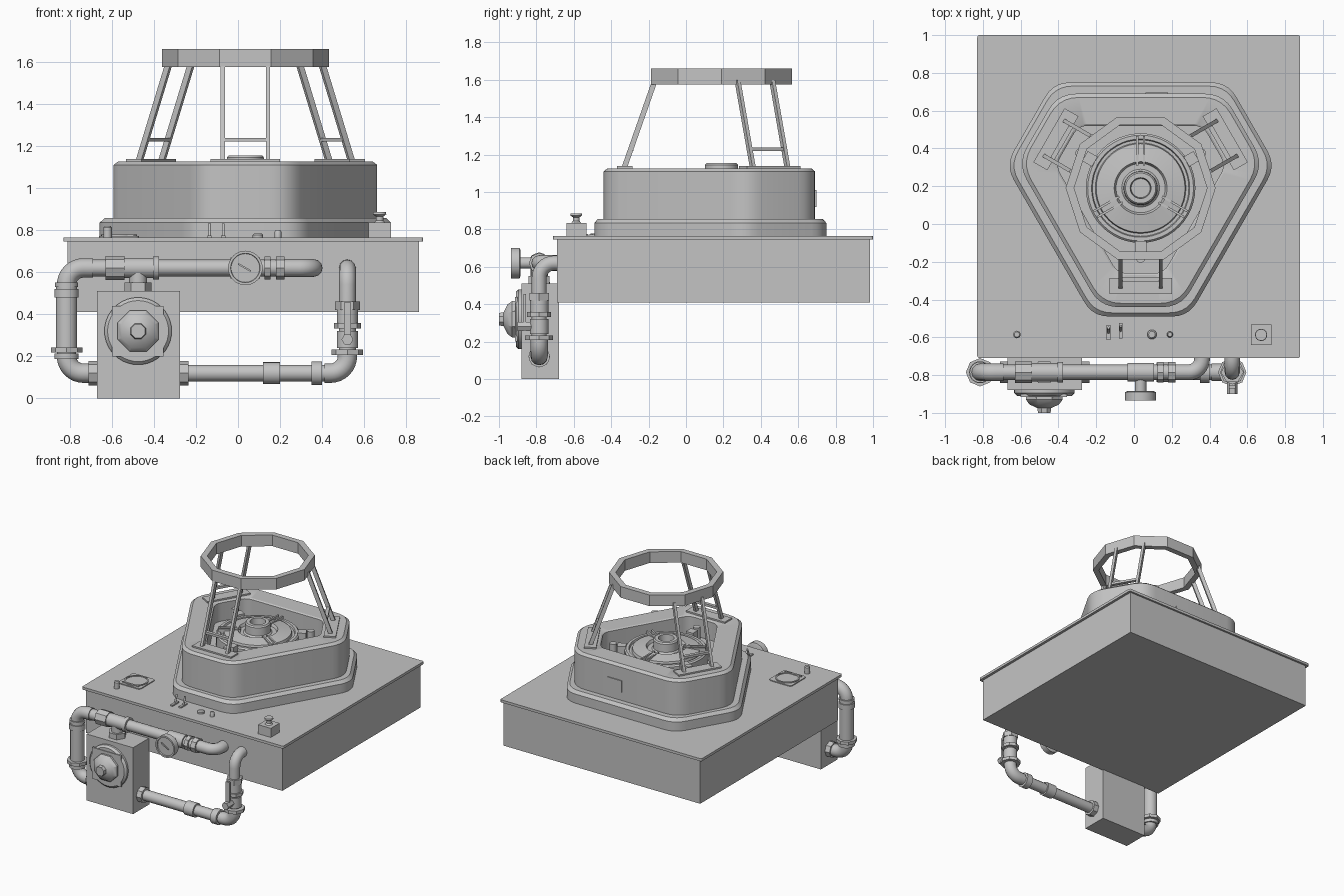
import bpy, bmesh, math
from mathutils import Vector, Matrix

old = bpy.data.objects.get("Cube")
if old:
    bpy.data.objects.remove(old)

gray = bpy.data.materials.new("plain_gray")
gray.use_nodes = True
gray.diffuse_color = (0.55, 0.55, 0.55, 1)
gray.node_tree.nodes["Principled BSDF"].inputs["Base Color"].default_value = (0.55, 0.55, 0.55, 1)
CX, CY = 0.035, 0.19          # centre of the hexagonal housing
X, Y, Z = Vector((1, 0, 0)), Vector((0, 1, 0)), Vector((0, 0, 1))


def finish(name, bm, smooth=True):
    bmesh.ops.recalc_face_normals(bm, faces=bm.faces)
    me = bpy.data.meshes.new(name)
    bm.to_mesh(me)
    bm.free()
    me.materials.append(gray)
    ob = bpy.data.objects.new(name, me)
    bpy.context.collection.objects.link(ob)
    if smooth:
        bpy.ops.object.select_all(action='DESELECT')
        ob.select_set(True)
        bpy.context.view_layer.objects.active = ob
        bpy.ops.object.shade_smooth_by_angle(angle=math.radians(32))
    return ob


def box(name, lo, hi, turn=None, bevel=0):
    lo, hi = Vector(lo), Vector(hi)
    bm = bmesh.new()
    bmesh.ops.create_cube(bm, size=1)
    for v in bm.verts:
        v.co = (lo + hi) / 2 + v.co * (hi - lo)
    if bevel:
        up = [e for e in bm.edges if abs(e.verts[0].co.z - e.verts[1].co.z) > 1e-4]
        bmesh.ops.bevel(bm, geom=up, offset=bevel, segments=3, affect='EDGES', profile=0.5)
    if turn is not None:
        bm.transform(turn)
    return finish(name, bm, bevel > 0)


def loft(name, loops, closed=False, turn=None, smooth=True):
    """Skin matching loops of points; cap the ends unless closed."""
    bm = bmesh.new()
    rings = [[bm.verts.new(p) for p in lp] for lp in loops]
    n = len(rings[0])
    pairs = list(zip(rings, rings[1:])) + ([(rings[-1], rings[0])] if closed else [])
    for a, b in pairs:
        for i in range(n):
            j = (i + 1) % n
            bm.faces.new((a[i], a[j], b[j], b[i]))
    if not closed:
        bm.faces.new(rings[0])
        bm.faces.new(rings[-1])
    if turn is not None:
        bm.transform(turn)
    return finish(name, bm, smooth)


def lathe(name, profile, at, axis=Z, sides=24, closed=False, phase=0.0):
    """Spin (radius, height) pairs around an axis through a point."""
    turn = Matrix.Translation(at) @ axis.to_track_quat('Z', 'Y').to_matrix().to_4x4()
    ang = [2 * math.pi * i / sides + phase for i in range(sides)]
    loops = [[(r * math.cos(a), r * math.sin(a), h) for a in ang] for r, h in profile]
    return loft(name, loops, closed, turn)


def rod(name, a, b, r, sides=24):
    a, b = Vector(a), Vector(b)
    return lathe(name, [(r, 0), (r, (b - a).length)], a, b - a, sides)


def pipe(name, points, r, bend=0.08):
    """Round tube along a path with rounded corners."""
    pts = [Vector(p) for p in points]
    path = [pts[0]]
    for p, q, s in zip(pts, pts[1:], pts[2:]):
        a, b = (p - q).normalized() * bend, (s - q).normalized() * bend
        for k in range(9):
            t = math.pi / 2 * k / 8
            path.append(q + a * (1 - math.sin(t)) + b * (1 - math.cos(t)))
    path.append(pts[-1])
    cu = bpy.data.curves.new(name, 'CURVE')
    cu.dimensions, cu.bevel_depth, cu.bevel_resolution, cu.use_fill_caps = '3D', r, 4, True
    sp = cu.splines.new('POLY')
    sp.points.add(len(path) - 1)
    for v, p in zip(sp.points, path):
        v.co = (*p, 1)
    sp.use_smooth = True
    cu.materials.append(gray)
    ob = bpy.data.objects.new(name, cu)
    bpy.context.collection.objects.link(ob)


def outline(long_d, short_d, z, rnd):
    """Truncated triangle with rounded corners, from side distances."""
    t = (long_d - short_d / 2) / math.cos(math.pi / 6)
    corners = []
    for k in range(3):
        a = math.radians(30 + 120 * k)
        n, s = Vector((math.cos(a), math.sin(a), 0)), Vector((-math.sin(a), math.cos(a), 0))
        corners += [n * short_d - s * t, n * short_d + s * t]
    out = []
    for i, c in enumerate(corners):
        a = c + (corners[i - 1] - c).normalized() * rnd
        b = c + (corners[(i + 1) % 6] - c).normalized() * rnd
        for k in range(6):
            u = k / 5
            out.append(a * (1 - u) ** 2 + c * 2 * u * (1 - u) + b * u * u + Vector((CX, CY, z)))
    return out


def around(angle):
    return Matrix.Translation((CX, CY, 0)) @ Matrix.Rotation(math.radians(angle), 4, 'Z')


# Cabinet and deck
box("cabinet", (-0.81, -0.69, 0.41), (0.86, 0.985, 0.75))
box("deck_plate", (-0.83, -0.71, 0.745), (0.88, 1.0, 0.765), bevel=0.012)

# Housing with open well
loft("housing_skirt", [outline(0.56, 0.68, 0.76, 0.09), outline(0.56, 0.68, 0.835, 0.09),
                       outline(0.54, 0.66, 0.857, 0.09)])
loft("housing", [outline(0.5, 0.63, 0.85, 0.1), outline(0.5, 0.63, 1.11, 0.1),
                 outline(0.48, 0.61, 1.127, 0.1), outline(0.34, 0.46, 1.127, 0.05),
                 outline(0.33, 0.45, 1.12, 0.05), outline(0.33, 0.45, 0.98, 0.05)])
box("rear_plate", (0.06, 0.685, 0.92), (0.18, 0.697, 1.01))

# Rotor in the well
C = Vector((CX, CY, 0))
lathe("rotor", [(0.29, 0.97), (0.29, 1.065), (0.28, 1.075), (0.26, 1.075), (0.255, 1.06),
                (0.24, 1.06), (0.235, 1.08), (0.14, 1.095), (0.13, 1.075), (0.1, 1.075),
                (0.09, 1.085), (0.088, 1.145), (0.08, 1.155), (0.055, 1.155), (0.05, 1.1)], C, sides=48)
for a in (90, 210, 330):
    for s in (-0.018, 0.018):
        box("rotor_spoke", (0.12, s - 0.006, 1.04), (0.275, s + 0.006, 1.097), around(a))

# Frame legs, feet and well clamps
for a in (30, 150, 270):
    m = around(a)
    box("frame_foot", (0.475, -0.165, 1.12), (0.56, 0.165, 1.138), m)
    box("well_clamp", (0.28, -0.03, 1.0), (0.34, 0.03, 1.09), m)
    rod("clamp_pin", m @ Vector((0.37, 0, 0.98)), m @ Vector((0.37, 0, 1.1)), 0.025)
    for s in (-0.107, 0.107):
        loft("frame_leg", [[(r + dr, s + ds, z) for dr, ds in
                            ((-0.015, -0.01), (0.015, -0.01), (0.015, 0.01), (-0.015, 0.01))]
                           for r, z in ((0.52, 1.13), (0.355, 1.6))], turn=m, smooth=False)
    box("frame_rung", (0.47, -0.105, 1.22), (0.495, 0.105, 1.238), m)

# Ten-sided top ring
lathe("top_ring", [(0.397, 1.575), (0.397, 1.66), (0.352, 1.66), (0.352, 1.575)], C,
      sides=10, closed=True)

# Regulator box with diaphragm
box("regulator_box", (-0.67, -0.88, 0), (-0.275, -0.68, 0.51))
R = Vector((-0.475, -0.875, 0.32))
lathe("regulator_flange", [(0.16, 0), (0.16, 0.02), (0.145, 0.035), (0.12, 0.035)], R, -Y, 40)
box("regulator_plate", (-0.6, -0.915, 0.2), (-0.355, -0.9, 0.44))
lathe("regulator_dome", [(0.105, 0.03), (0.105, 0.055), (0.085, 0.08), (0.04, 0.1),
                         (0.036, 0.125)], R, -Y, 8, phase=math.pi / 8)

# Pipe runs
PY = -0.785
pipe("upper_pipe", [(0.2, PY, 0.62), (-0.815, PY, 0.62), (-0.815, PY, 0.12), (-0.66, PY, 0.12)], 0.04)
pipe("upper_outlet", [(0.18, PY, 0.62), (0.36, PY, 0.62), (0.36, -0.68, 0.62)], 0.042, 0.07)
pipe("lower_pipe", [(-0.28, PY, 0.12), (0.52, PY, 0.12), (0.52, PY, 0.62), (0.52, -0.68, 0.62)], 0.04)
for name, pts in (("left_top_elbow", [(-0.69, PY, 0.62), (-0.815, PY, 0.62), (-0.815, PY, 0.52)]),
                  ("left_low_elbow", [(-0.815, PY, 0.22), (-0.815, PY, 0.12), (-0.71, PY, 0.12)]),
                  ("right_low_elbow", [(0.41, PY, 0.12), (0.52, PY, 0.12), (0.52, PY, 0.22)])):
    pipe(name, pts, 0.046)
rod("left_riser", (-0.815, PY, 0.22), (-0.815, PY, 0.53), 0.05)
rod("tee_branch", (-0.475, PY, 0.5), (-0.475, PY, 0.62), 0.042)

# Couplings: centre, axis, length, radius, sides
for at, axis, ln, r, n in (
        ((-0.585, PY, 0.62), X, 0.09, 0.058, 8), ((-0.475, PY, 0.62), X, 0.16, 0.048, 24),
        ((-0.39, PY, 0.62), X, 0.03, 0.055, 24), ((-0.475, PY, 0.53), Z, 0.04, 0.065, 6),
        ((0.035, PY, 0.62), X, 0.14, 0.05, 24), ((0.14, PY, 0.62), X, 0.03, 0.055, 8),
        ((0.2, PY, 0.62), X, 0.04, 0.055, 8), ((-0.815, PY, 0.5), Z, 0.04, 0.058, 24),
        ((-0.815, PY, 0.54), Z, 0.02, 0.055, 24), ((-0.815, PY, 0.23), Z, 0.025, 0.075, 8),
        ((-0.815, PY, 0.2), Z, 0.025, 0.058, 24), ((-0.69, PY, 0.12), X, 0.04, 0.058, 8),
        ((-0.255, PY, 0.12), X, 0.04, 0.058, 8), ((0.16, PY, 0.12), X, 0.08, 0.052, 24),
        ((0.375, PY, 0.12), X, 0.05, 0.056, 24), ((0.52, PY, 0.22), Z, 0.025, 0.075, 8),
        ((0.52, PY, 0.44), Z, 0.04, 0.06, 6), ((0.52, PY, 0.38), Z, 0.08, 0.05, 24),
        ((0.52, PY, 0.345), Z, 0.025, 0.064, 8), ((0.52, PY, 0.28), Z, 0.08, 0.05, 24)):
    h = axis * ln / 2
    rod("coupling", Vector(at) - h, Vector(at) + h, r, n)

# Shut-off lever on right riser
rod("lever_stem", (0.52, PY, 0.28), (0.52, -0.9, 0.28), 0.028, 6)
box("shutoff_lever", (0.503, -0.87, 0.26), (0.537, -0.855, 0.455))

# Pressure gauge
G = Vector((0.035, PY, 0.62))
rod("gauge_stem", G, G - Y * 0.11, 0.03)
lathe("gauge_body", [(0.07, 0.1), (0.082, 0.105), (0.082, 0.15), (0.07, 0.15), (0.068, 0.142)], G, -Y, 32)
spin = Matrix.Translation(G) @ Matrix.Rotation(math.radians(30), 4, 'Y')
box("gauge_needle", (-0.04, -0.15, -0.004), (0.03, -0.14, 0.004), spin)

# Deck controls
box("dial_plate", (-0.66, -0.52, 0.76), (-0.47, -0.33, 0.772), bevel=0.02)
lathe("dial_rim", [(0.085, 0.77), (0.085, 0.778), (0.075, 0.778), (0.075, 0.77)],
      Vector((-0.565, -0.425, 0)), sides=32, closed=True)
box("dial_sill", (-0.635, -0.5, 0.77), (-0.495, -0.49, 0.779))
for name, x, r, z in (("pilot_button", -0.62, 0.02, 0.82), ("turn_knob", 0.095, 0.025, 0.785),
                      ("small_button", 0.19, 0.016, 0.8)):
    lathe(name, [(r, 0.76), (r, z - 0.008), (r * 0.7, z)], Vector((x, -0.585, 0)), sides=16)
for x, y in ((-0.135, -0.575), (-0.07, -0.565)):
    box("switch_base", (x - 0.01, y - 0.04, 0.76), (x + 0.01, y + 0.04, 0.775))
    rod("switch_toggle", (x, y, 0.77), (x, y + 0.025, 0.83), 0.007, 12)
box("stop_box", (0.62, -0.64, 0.76), (0.727, -0.533, 0.835))
lathe("stop_button", [(0.03, 0.83), (0.018, 0.845), (0.018, 0.865), (0.032, 0.875), (0.03, 0.885)],
      Vector((0.673, -0.587, 0)))
